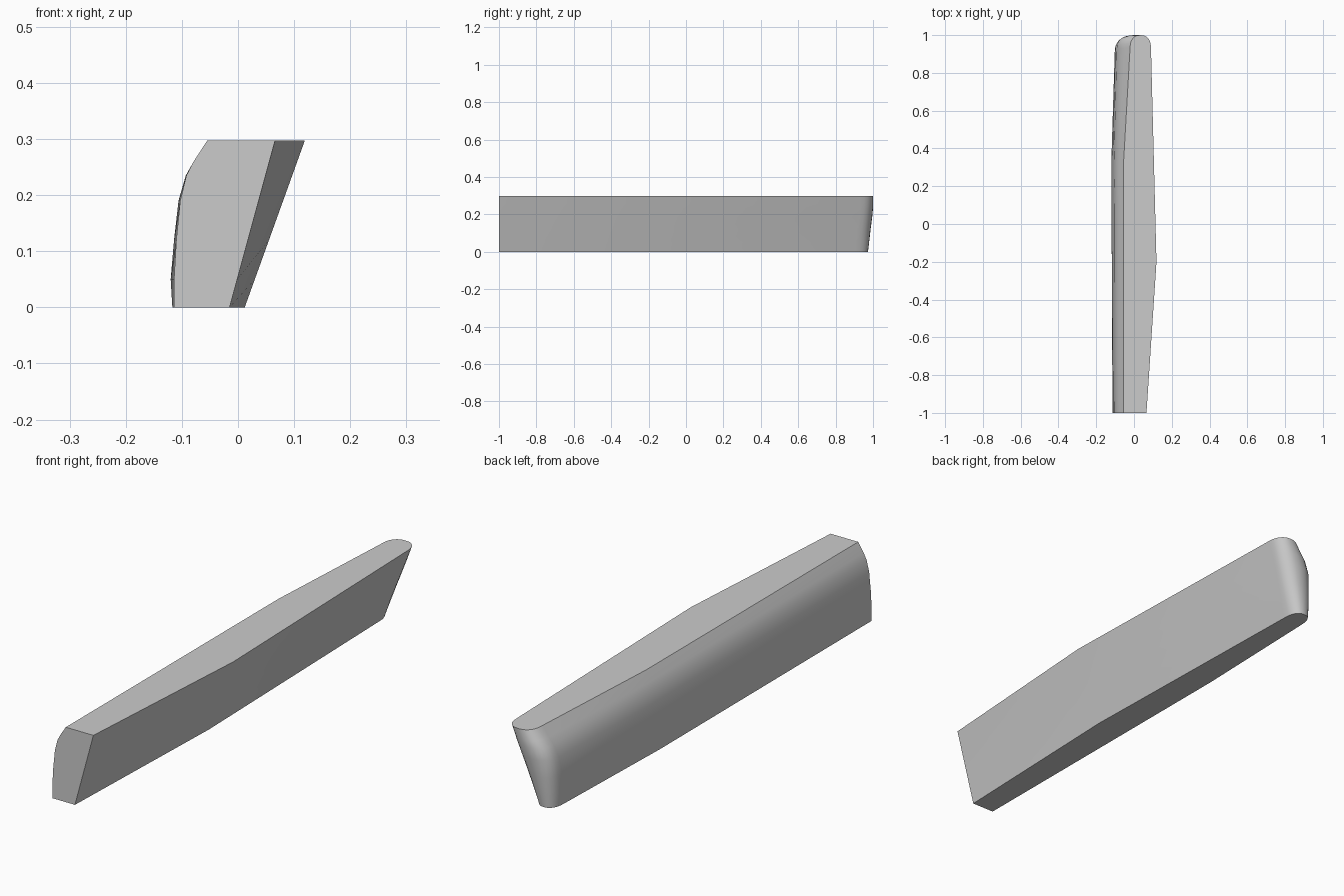
import bpy, bmesh, math

if "Cube" in bpy.data.objects:
    bpy.data.objects.remove(bpy.data.objects["Cube"])

grey = bpy.data.materials.new("plain grey")
grey.diffuse_color = (0.6, 0.6, 0.6, 1)
grey.use_nodes = True
grey.node_tree.nodes["Principled BSDF"].inputs["Base Color"].default_value = grey.diffuse_color

HEIGHT = 0.297
# left side at each height: z, x at front, x at middle, x at back, y of rounded tip
LEVELS = [
    (0.0, -0.114, -0.117, -0.100, 0.973),
    (0.05, -0.114, -0.120, -0.102, 0.979),
    (0.12, -0.110, -0.114, -0.099, 0.987),
    (0.19, -0.103, -0.106, -0.091, 0.996),
    (0.235, -0.092, -0.093, -0.070, 1.0),
    (0.26, -0.079, -0.079, -0.050, 1.0),
    (HEIGHT, -0.055, -0.055, -0.021, 1.0),
]


def outline(z, front, middle, back, tip):
    """Plan outline of the bar at one height, with a straight slanted right side."""
    t = z / HEIGHT
    r_front = -0.015 + 0.081 * t
    r_mid = 0.012 + 0.107 * t
    r_back = -0.014 + 0.104 * t
    pts = [(front, -1), (r_front, -1), (r_mid, -0.2)]
    # rounded back end
    cx, rx, y0 = (r_back + back) / 2, (r_back - back) / 2, tip - 0.07
    for i in range(13):
        a = math.pi * i / 12
        c, s = math.cos(a), math.sin(a)
        pts.append((cx + rx * math.copysign(abs(c) ** 0.85, c), y0 + 0.07 * max(s, 0) ** 0.85))
    pts.append((middle, 0.33))
    return [(x, y, z) for x, y in pts]


# tapered bar, lofted from bottom to top
bm = bmesh.new()
rings = [[bm.verts.new(p) for p in outline(*level)] for level in LEVELS]
for low, high in zip(rings, rings[1:]):
    n = len(low)
    for i in range(n):
        j = (i + 1) % n
        bm.faces.new((low[i], low[j], high[j], high[i]))
bm.faces.new(rings[0][::-1])
bm.faces.new(rings[-1])
bmesh.ops.recalc_face_normals(bm, faces=bm.faces)
mesh = bpy.data.meshes.new("tapered_bar")
bm.to_mesh(mesh)
bm.free()
mesh.materials.append(grey)
bar = bpy.data.objects.new("tapered_bar", mesh)
bpy.context.collection.objects.link(bar)

bpy.context.view_layer.objects.active = bar
bar.select_set(True)
bpy.ops.object.shade_smooth_by_angle(angle=math.radians(30))
